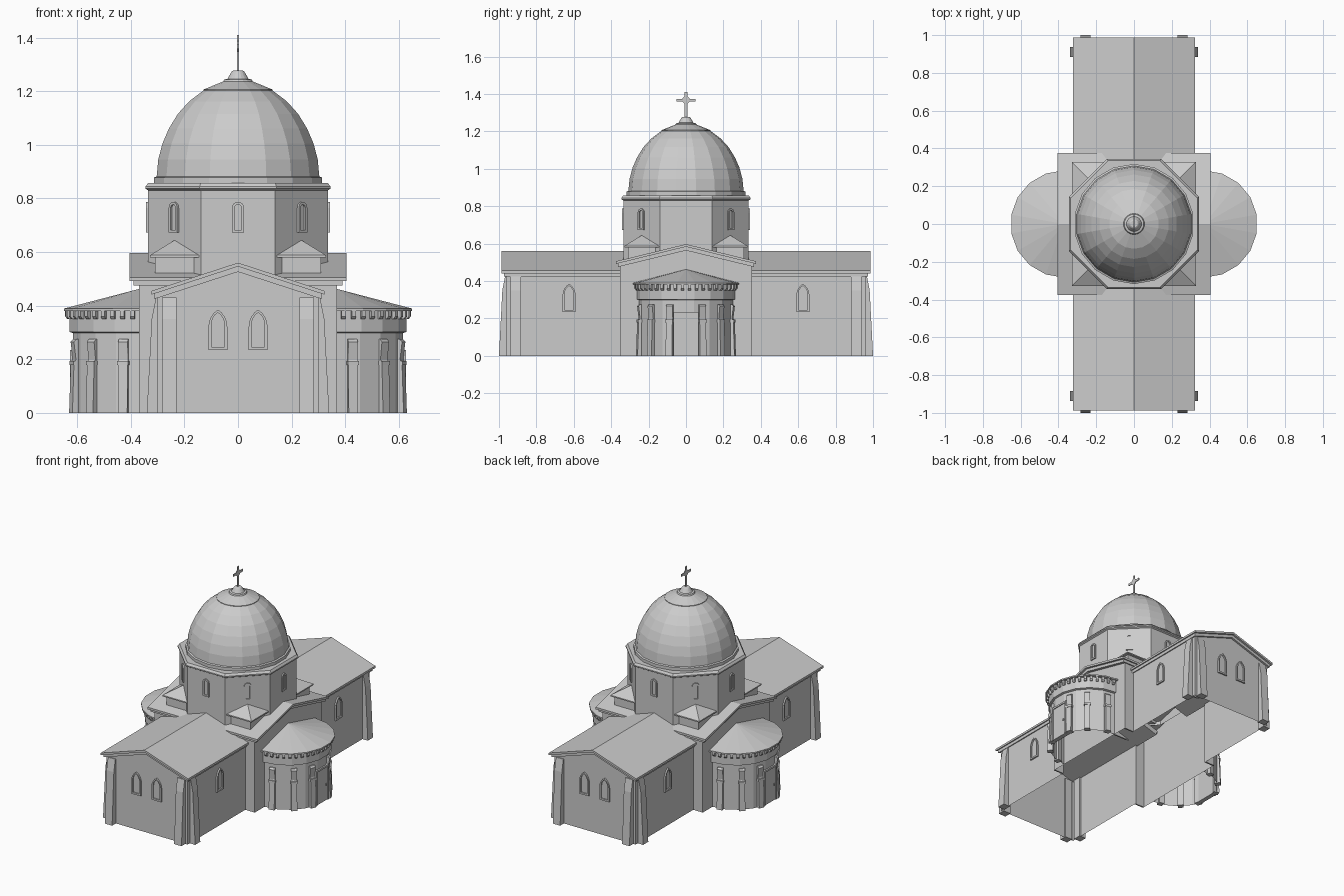
import bpy
import bmesh
from math import pi, cos, sin, radians
from mathutils import Matrix

if "Cube" in bpy.data.objects:
    bpy.data.objects.remove(bpy.data.objects["Cube"])


def place(x=0, y=0, z=0, deg=0):
    return Matrix.Translation((x, y, z)) @ Matrix.Rotation(radians(deg), 4, 'Z')


def around(deg, radius):
    """Local +x points outward at the given angle."""
    return place(deg=deg) @ place(radius)


def finish(name, bm):
    bmesh.ops.recalc_face_normals(bm, faces=bm.faces)
    mesh = bpy.data.meshes.new(name)
    bm.to_mesh(mesh)
    bm.free()
    obj = bpy.data.objects.new(name, mesh)
    bpy.context.collection.objects.link(obj)


def prism(name, pts, d0, d1, mats=(Matrix(),), omit=(), far_cap=True):
    """Extrude an xz outline along y, once per matrix; omit lists outline edges left open."""
    bm = bmesh.new()
    for m in mats:
        a, b = [[bm.verts.new(m @ Matrix.Translation((x, d, z)).translation) for x, z in pts]
                for d in (d0, d1)]
        bm.faces.new(a)
        if far_cap:
            bm.faces.new(b)
        n = len(pts)
        for i in range(n):
            if i not in omit:
                j = (i + 1) % n
                bm.faces.new((a[i], a[j], b[j], b[i]))
    finish(name, bm)


def box(name, x0, x1, y0, y1, z0, z1, mats=(Matrix(),)):
    prism(name, [(x0, z0), (x1, z0), (x1, z1), (x0, z1)], y0, y1, mats)


def revolve(name, profile, segments, mats=(Matrix(),), start=0, sweep=360):
    """Turn an (r, z) profile around z."""
    bm = bmesh.new()
    for m in mats:
        rings = []
        for i in range(segments + 1):
            t = radians(start + sweep * i / segments)
            rings.append([bm.verts.new(m @ Matrix.Translation((r * cos(t), r * sin(t), z)).translation)
                          for r, z in profile])
        for a, b in zip(rings, rings[1:]):
            for k in range(len(profile) - 1):
                bm.faces.new((a[k], b[k], b[k + 1], a[k + 1]))
    bmesh.ops.remove_doubles(bm, verts=bm.verts, dist=1e-5)
    finish(name, bm)


def arch(w, h, pointed):
    """Arched outline standing on z = 0."""
    spring = h - (w * 0.9 if pointed else w / 2)
    right = []
    for i in range(5):
        t = i / 4 * (pi / 3 if pointed else pi / 2)
        if pointed:
            right.append((w * cos(t) - w / 2, spring + (h - spring) * sin(t) / sin(pi / 3)))
        else:
            right.append((w / 2 * cos(t), spring + w / 2 * sin(t)))
    left = [(-x, z) for x, z in reversed(right[:-1])]
    return [(-w / 2, 0), (w / 2, 0)] + right + left


def windows(name, w, h, rim, depth, mats, pointed=True):
    """Raised frame around a pane; each faces local -y."""
    outer = arch(w, h, pointed)
    inner = [(x, z + rim) for x, z in arch(w - 2 * rim, h - 2 * rim, pointed)]
    bm = bmesh.new()
    for m in mats:
        loops = [[bm.verts.new(m @ Matrix.Translation((x, -d, z)).translation) for x, z in pts]
                 for pts, d in ((outer, 0), (outer, depth), (inner, depth), (inner, 0.001))]
        n = len(outer)
        for a, b in zip(loops, loops[1:]):
            for i in range(n):
                j = (i + 1) % n
                bm.faces.new((a[i], a[j], b[j], b[i]))
        bm.faces.new(loops[-1])
    bmesh.ops.remove_doubles(bm, verts=bm.verts, dist=1e-5)
    finish(name, bm)


def gable(half, eave, ridge):
    return [(-half, 0), (half, 0), (half, eave), (0, ridge), (-half, eave)]


def slab(half, eave, ridge, thick):
    return [(-half, eave), (0, ridge), (half, eave),
            (half, eave - thick), (0, ridge - thick), (-half, eave - thick)]


ENDS = [place(), place(deg=180)]
TURN = [place(deg=90)]
SIGNS = (-1, 1)
CORNERS = [(sx, sy) for sx in SIGNS for sy in SIGNS]

# Two naves, hollow and open towards the crossing
prism("nave_walls", gable(0.3, 0.445, 0.535), -0.96, -0.34, ENDS, omit=(0,), far_cap=False)
prism("nave_roof", slab(0.323, 0.455, 0.56, 0.014), -0.987, -0.15, ENDS)
prism("nave_roof_moulding", slab(0.311, 0.445, 0.546, 0.02), -0.973, -0.15, ENDS)

# Leaning buttresses at the nave corners
lean = [(-0.01, 0), (0.04, 0), (0.022, 0.35), (0.006, 0.43), (-0.01, 0.43)]
spots = []
for sx, sy in CORNERS:
    spots.append(place(sx * 0.256, sy * 0.96, 0, 90 * sy))
    spots.append(place(sx * 0.3, sy * 0.91, 0, 0 if sx > 0 else 180))
prism("nave_buttresses", lean, -0.027, 0.027, spots)

# Pointed nave windows
spots = [e @ place(sx * 0.075, -0.96, 0.235) for e in ENDS for sx in SIGNS]
spots += [place(sx * 0.3, sy * 0.625, 0.235, 90 * sx) for sx, sy in CORNERS]
windows("nave_windows", 0.07, 0.15, 0.011, 0.01, spots)

# Hollow crossing with its gables to the sides, open to the naves
prism("crossing_walls", gable(0.352, 0.49, 0.575), -0.37, 0.37, TURN, omit=(0, 1, 4))
piers = [place(sx * 0.335, sy * 0.347) for sx, sy in CORNERS]
box("crossing_corner_walls", -0.035, 0.035, -0.005, 0.005, 0, 0.49, piers)
box("crossing_lintels", -0.3, 0.3, -0.352, -0.342, 0.445, 0.49, ENDS)
prism("crossing_roof", slab(0.375, 0.505, 0.597, 0.014), -0.405, 0.405, TURN)
prism("crossing_roof_moulding", slab(0.363, 0.495, 0.583, 0.02), -0.39, 0.39, TURN)

# Corner turrets with pyramid roofs
spots = [place(sx * 0.232, sy * 0.232) for sx, sy in CORNERS]
box("corner_turrets", -0.078, 0.078, -0.078, 0.078, 0.51, 0.582, spots)
revolve("corner_turret_roofs", [(0, 0.58), (0.136, 0.58), (0.136, 0.588), (0, 0.647)], 4, spots, 45)

# Octagonal drum and cornice
octa = 1 / cos(pi / 8)
drum = [(0.335, 0.5), (0.335, 0.83), (0.345, 0.836), (0.345, 0.844), (0.335, 0.858), (0, 0.858)]
revolve("drum", [(r * octa, z) for r, z in drum], 8, start=22.5)
spots = [place(deg=45 * i) @ place(0, -0.335, 0.672) for i in range(8)]
windows("drum_windows", 0.045, 0.115, 0.01, 0.008, spots, pointed=False)

# Faceted dome, lantern and cross
dome = [(0.318, 0.856), (0.318, 0.878), (0.308, 0.882), (0.302, 0.945), (0.286, 1.005),
        (0.262, 1.06), (0.228, 1.115), (0.185, 1.162), (0.13, 1.203)]
revolve("dome", dome, 18, start=90)
cap = [(0.125, 1.198), (0.131, 1.201), (0.131, 1.206), (0.056, 1.236), (0.052, 1.243),
       (0.04, 1.246), (0.024, 1.273), (0.018, 1.277), (0, 1.277)]
revolve("dome_cap", cap, 18, start=90)
box("cross_post", -0.003, 0.003, -0.007, 0.007, 1.27, 1.41)
box("cross_arms", -0.003, 0.003, -0.05, 0.05, 1.359, 1.374)
disc = [(0.021 * cos(i * pi / 6), 1.367 + 0.021 * sin(i * pi / 6)) for i in range(12)]
prism("cross_disc", disc, -0.003, 0.003, TURN)

# Half-round apses on both sides
apses = [place(0.37), place(-0.37, deg=180)]
body = [(0.25, 0), (0.25, 0.298), (0.263, 0.302), (0.263, 0.39)]
revolve("apse_walls", body, 9, apses, -90, 180)
revolve("apse_roofs", [(0.25, 0.38), (0.284, 0.38), (0.284, 0.389), (0, 0.462)], 9, apses, -90, 180)

# Dentils below the apse eaves
spots = [a @ around(-85 + 170 * i / 21, 0.255) for a in apses for i in range(22)]
prism("apse_dentils", [(-0.01, 0.35), (0.012, 0.35), (0.02, 0.36), (0.02, 0.381), (-0.01, 0.381)],
      -0.008, 0.008, spots)

# Apse buttresses with stepped tops
spots = [a @ around(s * t, 0.242) for a in apses for s in SIGNS for t in (20, 47, 77)]
step = [(-0.01, 0), (0.028, 0), (0.022, 0.18), (0.014, 0.2), (0.022, 0.265), (0.012, 0.275), (-0.01, 0.275)]
prism("apse_buttresses", step, -0.018, 0.018, spots)
box("apse_buttress_collars", -0.01, 0.025, -0.021, 0.021, 0.178, 0.194, spots)

# Apse doors with frames and handles
box("apse_doors", 0.22, 0.25, -0.058, 0.058, 0, 0.222, apses)
jambs = [a @ place(0, s * 0.062) for a in apses for s in SIGNS]
box("door_jambs", 0.22, 0.256, -0.005, 0.005, 0, 0.222, jambs)
box("door_lintels", 0.22, 0.256, -0.067, 0.067, 0.222, 0.234, apses)
box("door_handles", 0.245, 0.257, 0.038, 0.044, 0.1, 0.112, apses)
